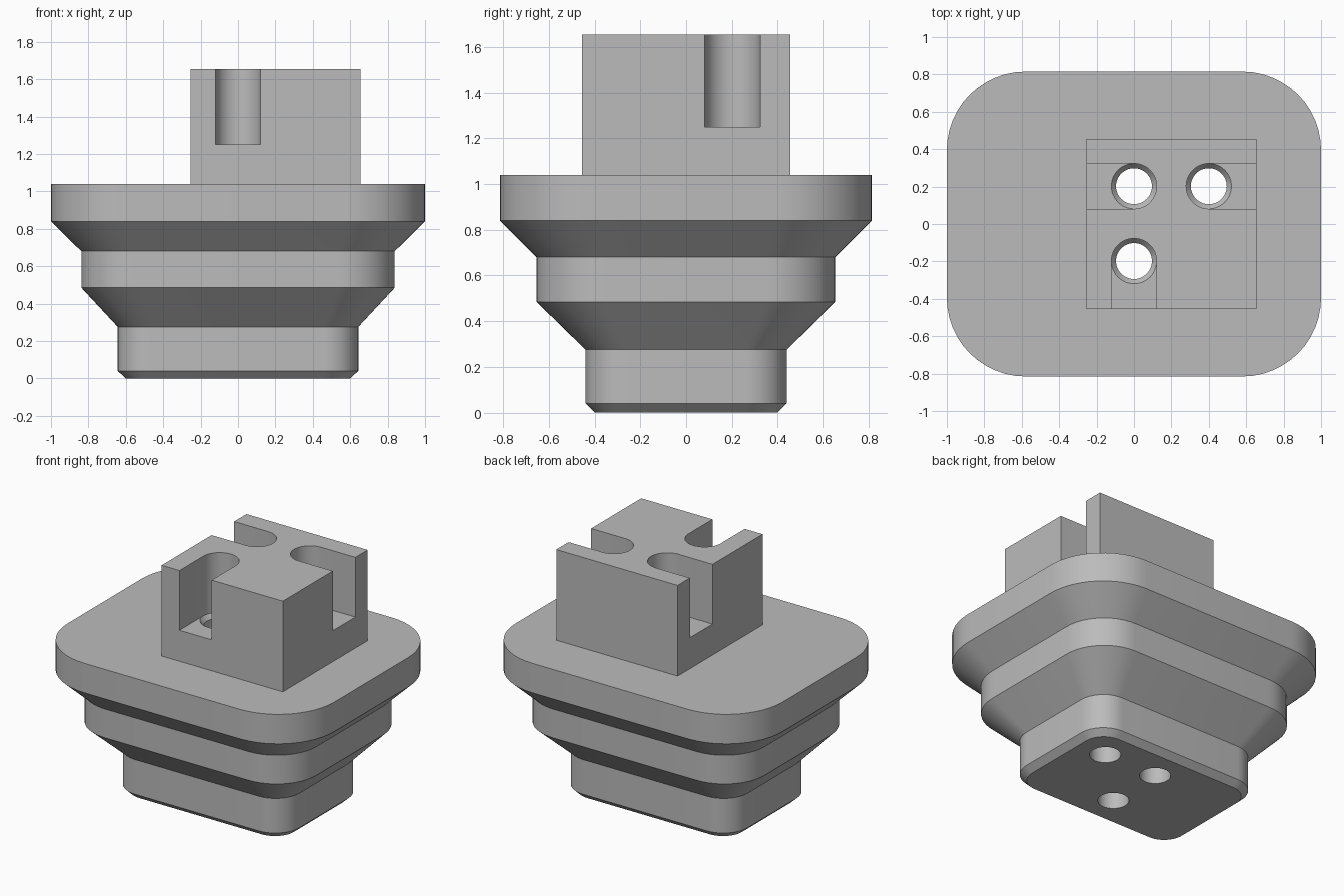
import bpy, bmesh
from math import sin, cos, pi

if "Cube" in bpy.data.objects:
    bpy.data.objects.remove(bpy.data.objects["Cube"])

grey = bpy.data.materials.new("plain grey")
grey.use_nodes = True
grey.diffuse_color = (0.5, 0.5, 0.5, 1)
grey.node_tree.nodes["Principled BSDF"].inputs["Base Color"].default_value = (0.5, 0.5, 0.5, 1)


def loft(name, rings):
    """Skin a stack of equal-length point rings and cap both ends."""
    bm = bmesh.new()
    loops = [[bm.verts.new(p) for p in ring] for ring in rings]
    count = len(loops[0])
    for a, b in zip(loops, loops[1:]):
        for i in range(count):
            j = (i + 1) % count
            bm.faces.new((a[i], a[j], b[j], b[i]))
    bm.faces.new(loops[0][::-1])
    bm.faces.new(loops[-1])
    bmesh.ops.remove_doubles(bm, verts=bm.verts, dist=1e-5)
    bmesh.ops.recalc_face_normals(bm, faces=bm.faces)
    mesh = bpy.data.meshes.new(name)
    bm.to_mesh(mesh)
    bm.free()
    mesh.materials.append(grey)
    obj = bpy.data.objects.new(name, mesh)
    bpy.context.collection.objects.link(obj)
    return obj


def rounded_rect(hx, hy, r, z, steps=12):
    pts = []
    for q, (sx, sy) in enumerate([(1, 1), (-1, 1), (-1, -1), (1, -1)]):
        for k in range(steps + 1):
            t = (q + k / steps) * pi / 2
            pts.append((sx * (hx - r) + r * cos(t), sy * (hy - r) + r * sin(t), z))
    return pts


def combine(target, tool, operation):
    mod = target.modifiers.new(operation, "BOOLEAN")
    mod.operation, mod.solver, mod.object = operation, "EXACT", tool
    bpy.context.view_layer.objects.active = target
    bpy.ops.object.modifier_apply(modifier=mod.name)
    bpy.data.objects.remove(tool)


# Stepped body: half width, half depth, corner radius, height
tiers = [(0.60, 0.40, 0.14, 0), (0.643, 0.44, 0.18, 0.04), (0.643, 0.44, 0.18, 0.275),
         (0.838, 0.655, 0.3, 0.485), (0.838, 0.655, 0.3, 0.68),
         (1.0, 0.815, 0.42, 0.84), (1.0, 0.815, 0.42, 1.04)]
body = loft("stepped_plug", [rounded_rect(*t) for t in tiers])

# Square block on top, set to one side
HALF, BLOCK_X, TOP = 0.455, 0.2, 1.655
corners = [(-1, -1), (1, -1), (1, 1), (-1, 1)]
block = loft("top_block", [[(BLOCK_X + HALF * x, HALF * y, z) for x, y in corners]
                           for z in (0.9, TOP)])
combine(body, block, "UNION")

# Through holes with a countersunk mouth, each opening into a side slot
SIDES, HOLE, SLOT, FLOOR, REACH = 48, 0.096, 0.121, 1.25, 0.5


def hole_ring(cx, cy, dx, dy, r, z, slot=False):
    pts = []
    for k in range(SIDES):
        d, e = r * cos(2 * pi * k / SIDES), r * sin(2 * pi * k / SIDES)
        if slot and d > 1e-6:
            d = REACH
            if k in (SIDES // 4 - 1, SIDES - SIDES // 4 + 1):
                e = r if e > 0 else -r
        pts.append((cx + d * dx - e * dy, cy + d * dy + e * dx, z))
    return pts


for place in [(0, 0.202, -1, 0), (0.4, 0.202, 1, 0), (0, -0.198, 0, -1)]:
    cutter = loft("slot_cutter", [
        hole_ring(*place, HOLE, -0.1),
        hole_ring(*place, HOLE, FLOOR - 0.03),
        hole_ring(*place, SLOT, FLOOR),
        hole_ring(*place, SLOT, FLOOR, True),
        hole_ring(*place, SLOT, TOP + 0.1, True)])
    combine(body, cutter, "DIFFERENCE")

# Smooth the curved walls, keep the edges crisp
bpy.ops.object.select_all(action="DESELECT")
body.select_set(True)
bpy.context.view_layer.objects.active = body
bpy.ops.object.shade_smooth_by_angle(angle=pi / 7)
